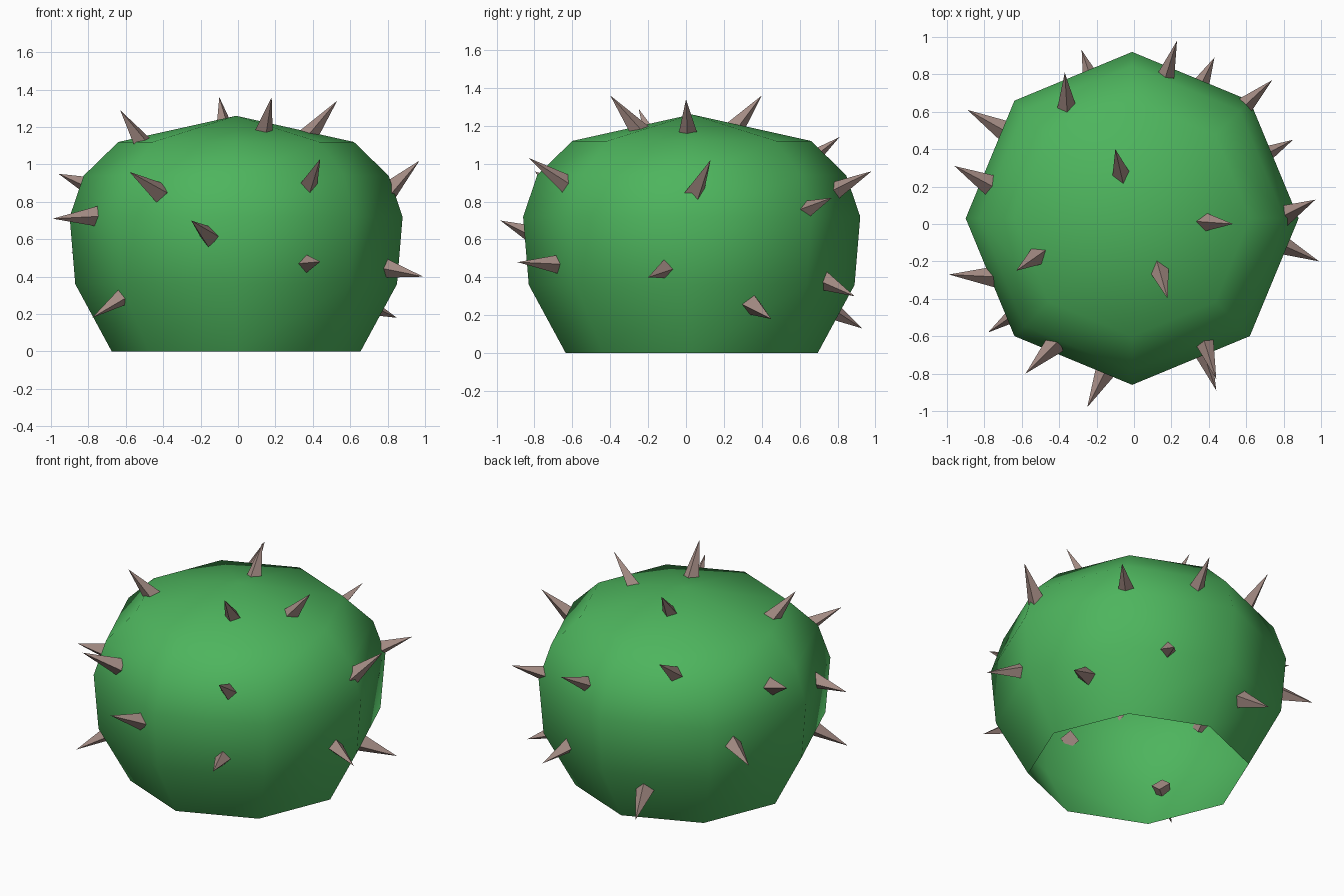
import bpy
import bmesh
from math import sin, cos, tau
from mathutils import Vector, Matrix

default_cube = bpy.data.objects.get("Cube")
if default_cube:
    bpy.data.objects.remove(default_cube, do_unlink=True)


def make_material(name, rgb):
    material = bpy.data.materials.new(name)
    material.use_nodes = True
    color = (*rgb, 1)
    material.diffuse_color = color
    shader = material.node_tree.nodes["Principled BSDF"]
    shader.inputs["Base Color"].default_value = color
    shader.inputs["Roughness"].default_value = 0.8
    return material


def add_object(name, bm, material, smooth):
    bmesh.ops.recalc_face_normals(bm, faces=bm.faces)
    for face in bm.faces:
        face.smooth = smooth
    mesh = bpy.data.meshes.new(name)
    bm.to_mesh(mesh)
    bm.free()
    mesh.materials.append(material)
    obj = bpy.data.objects.new(name, mesh)
    bpy.context.collection.objects.link(obj)
    return obj


def build_body(profile, apex_height, center, sides, material):
    """Turned shell, open underneath and closed by a shallow cone on top."""
    bm = bmesh.new()
    rings = []
    for radius, height in profile:
        rings.append([
            bm.verts.new((center.x + radius * cos(tau * i / sides),
                          center.y + radius * sin(tau * i / sides), height))
            for i in range(sides)])
    apex = bm.verts.new((center.x, center.y, apex_height))
    for i in range(sides):
        j = (i + 1) % sides
        for lower, upper in zip(rings, rings[1:]):
            bm.faces.new((lower[i], lower[j], upper[j], upper[i]))
        bm.faces.new((rings[-1][i], rings[-1][j], apex))
    return add_object("cactus_body", bm, material, smooth=True)


def build_spike(name, tip, root, material, width=0.057, buried=0.05):
    """Four-sided spike whose base is sunk below the skin."""
    tip, root = Vector(tip), Vector(root)
    direction = (tip - root).normalized()
    base = root - direction * buried
    length = (tip - base).length
    turn = direction.to_track_quat('Z', 'Y').to_matrix().to_4x4()
    place = Matrix.Translation((tip + base) / 2) @ turn
    bm = bmesh.new()
    bmesh.ops.create_cone(bm, cap_ends=True, segments=4, radius1=width,
                          radius2=0, depth=length, matrix=place)
    bmesh.ops.remove_doubles(bm, verts=bm.verts, dist=0.0001)
    return add_object(name, bm, material, smooth=False)


green = make_material("cactus green", (0.075, 0.46, 0.11))
brown = make_material("spike brown", (0.37, 0.26, 0.23))

# Body: radius and height of each ring, from the ground up
body_profile = [(0.665, 0), (0.86, 0.36), (0.89, 0.72), (0.815, 0.94), (0.63, 1.12)]
build_body(body_profile, 1.26, Vector((-0.01, 0.03)), 8, green)

# Spikes: tip and the point where each leaves the skin
crown_spikes = [
    ((0.53, 0, 1.34), (0.39, 0.01, 1.17)),
    ((0.18, -0.4, 1.36), (0.14, -0.26, 1.19)),
    ((-0.1, 0.4, 1.36), (-0.07, 0.27, 1.2)),
    ((-0.63, -0.25, 1.29), (-0.53, -0.18, 1.14)),
]
upper_spikes = [
    ((0.97, 0.13, 1.02), (0.83, 0.06, 0.88)),
    ((0.44, -0.83, 1.03), (0.38, -0.64, 0.9)),
    ((-0.58, -0.8, 0.96), (-0.45, -0.67, 0.87)),
    ((-0.96, 0.31, 0.95), (-0.81, 0.23, 0.89)),
    ((-0.37, 0.81, 1.14), (-0.36, 0.64, 1.01)),
    ((0.23, 0.98, 0.96), (0.17, 0.79, 0.86)),
]
middle_spikes = [
    ((0.74, 0.77, 0.82), (0.6, 0.64, 0.76)),
    ((-0.99, -0.27, 0.71), (-0.79, -0.28, 0.72)),
    ((-0.25, -0.98, 0.7), (-0.17, -0.82, 0.63)),
    ((-0.89, 0.61, 0.53), (-0.73, 0.52, 0.57)),
    ((0.44, -0.89, 0.48), (0.37, -0.69, 0.47)),
    ((0.99, -0.2, 0.4), (0.81, -0.12, 0.44)),
]
lower_spikes = [
    ((0.43, 0.89, 0.3), (0.36, 0.75, 0.37)),
    ((0.85, 0.45, 0.18), (0.7, 0.37, 0.24)),
    ((-0.78, -0.58, 0.18), (-0.62, -0.47, 0.29)),
    ((-0.28, 0.93, 0.13), (-0.23, 0.78, 0.22)),
]
spike_rows = {"crown": crown_spikes, "upper": upper_spikes,
              "middle": middle_spikes, "lower": lower_spikes}
for row, spikes in spike_rows.items():
    for number, (tip, root) in enumerate(spikes, start=1):
        build_spike(f"{row}_spike_{number}", tip, root, brown)
